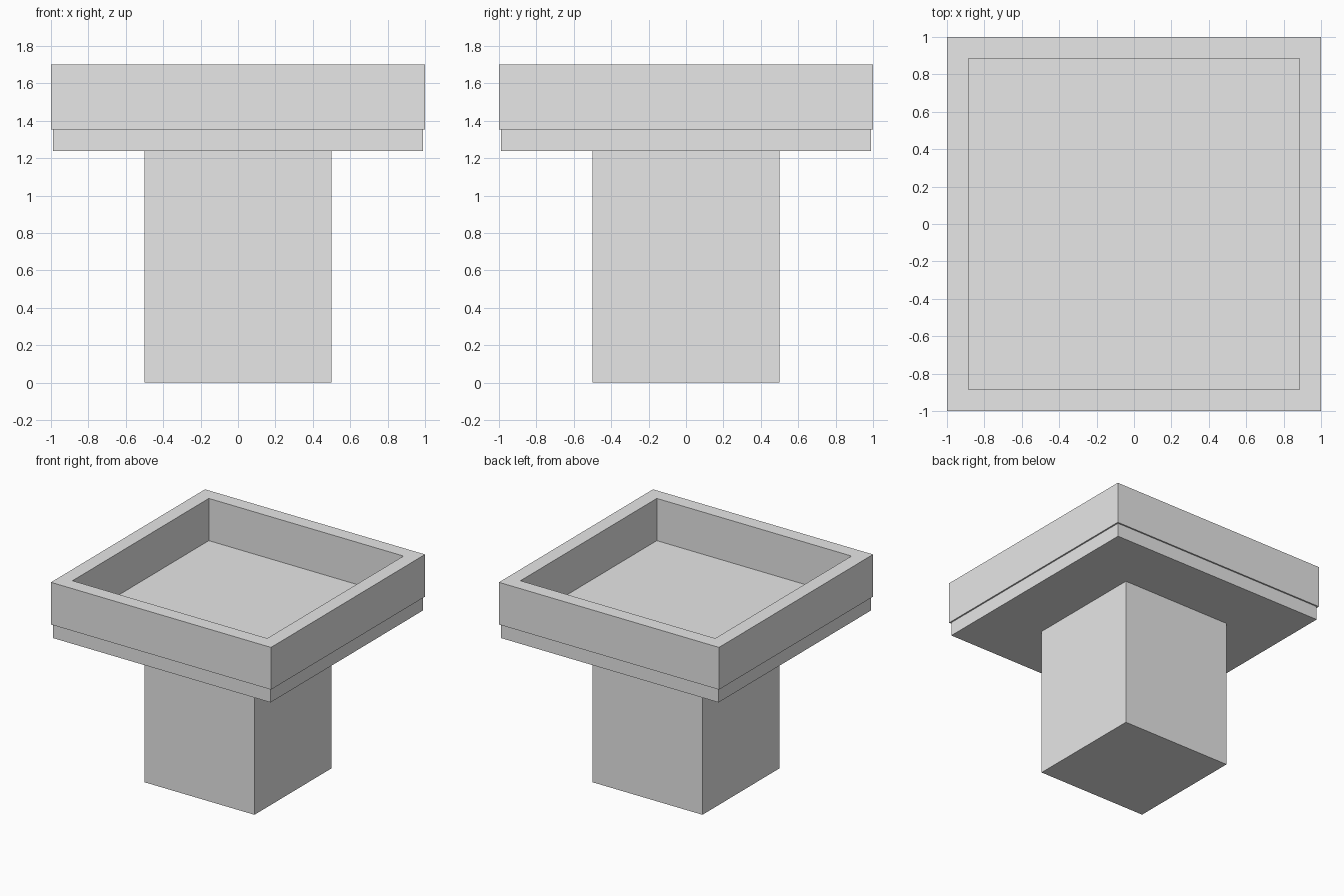
import bpy
import bmesh

cube = bpy.data.objects.get("Cube")
if cube:
    bpy.data.objects.remove(cube, do_unlink=True)

# Single stone colour
grey = (0.8, 0.8, 0.8, 1.0)
stone = bpy.data.materials.new("light grey stone")
stone.use_nodes = True
stone.diffuse_color = grey
stone.node_tree.nodes["Principled BSDF"].inputs["Base Color"].default_value = grey


def square_block(name, half, bottom, top, inner=None):
    """Square block, or an open square frame when an inner half width is given."""
    bm = bmesh.new()
    corners = [(-1, -1), (1, -1), (1, 1), (-1, 1)]

    def ring(size, z):
        return [bm.verts.new((x * size, y * size, z)) for x, y in corners]

    def bridge(a, b):
        for i in range(4):
            j = (i + 1) % 4
            bm.faces.new((a[i], a[j], b[j], b[i]))

    low, high = ring(half, bottom), ring(half, top)
    bridge(low, high)
    if inner:
        in_low, in_high = ring(inner, bottom), ring(inner, top)
        bridge(high, in_high)
        bridge(in_high, in_low)
        bridge(in_low, low)
    else:
        bm.faces.new(high)
        bm.faces.new(low[::-1])
    bmesh.ops.recalc_face_normals(bm, faces=bm.faces)
    mesh = bpy.data.meshes.new(name)
    bm.to_mesh(mesh)
    bm.free()
    mesh.materials.append(stone)
    obj = bpy.data.objects.new(name, mesh)
    bpy.context.collection.objects.link(obj)
    return obj


# Pedestal column, basin floor slab and raised rim
square_block("column", 0.5, 0, 1.24)
square_block("basin_floor", 0.988, 1.24, 1.353)
square_block("basin_rim", 1.0, 1.353, 1.7, inner=0.885)
